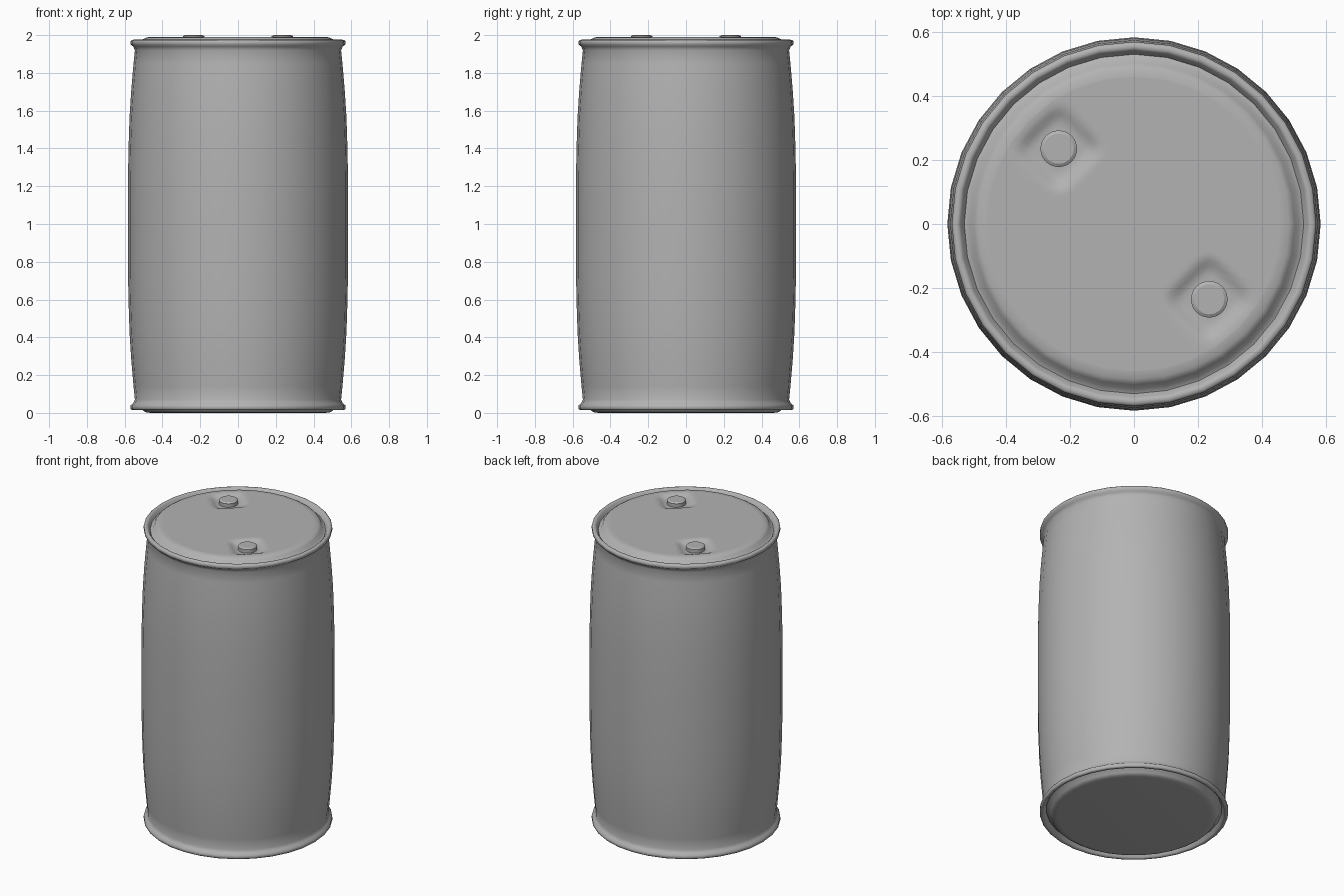
import bpy, bmesh, math

if "Cube" in bpy.data.objects:
    bpy.data.objects.remove(bpy.data.objects["Cube"])

SIDES = 32
BUNGS = [(-0.235, 0.235), (0.235, -0.235)]
PANEL_R, PANEL_Z = 0.46, 1.99

grey = bpy.data.materials.new("dark_grey")
grey.diffuse_color = (0.45, 0.45, 0.45, 1)
grey.use_nodes = True
grey.node_tree.nodes["Principled BSDF"].inputs["Base Color"].default_value = grey.diffuse_color


def finish(name, bm, angle):
    bmesh.ops.recalc_face_normals(bm, faces=bm.faces[:])
    me = bpy.data.meshes.new(name)
    bm.to_mesh(me)
    bm.free()
    me.materials.append(grey)
    ob = bpy.data.objects.new(name, me)
    bpy.context.collection.objects.link(ob)
    bpy.ops.object.select_all(action='DESELECT')
    ob.select_set(True)
    bpy.context.view_layer.objects.active = ob
    bpy.ops.object.shade_smooth_by_angle(angle=math.radians(angle))
    return ob


def bridge(bm, rings):
    for a, b in zip(rings, rings[1:]):
        for i in range(len(a)):
            j = (i + 1) % len(a)
            bm.faces.new((a[i], a[j], b[j], b[i]))


def lathe(name, profile, sides, center=(0, 0), angle=40, cap_start=False, cap_end=False):
    bm = bmesh.new()
    rings = []
    for r, z in profile:
        rings.append([bm.verts.new((center[0] + r * math.cos(2 * math.pi * i / sides),
                                    center[1] + r * math.sin(2 * math.pi * i / sides), z))
                      for i in range(sides)])
    bridge(bm, rings)
    if cap_start:
        bm.faces.new(rings[0])
    if cap_end:
        bm.faces.new(rings[-1])
    return finish(name, bm, angle)


# Barrel shell: the lower half profile, mirrored about mid height
half = [(PANEL_R, 0.0), (0.485, 0.002), (0.502, 0.012), (0.515, 0.036), (0.53, 0.042),
        (0.542, 0.022), (0.55, 0.014), (0.563, 0.016), (0.569, 0.022), (0.569, 0.04),
        (0.555, 0.05), (0.546, 0.07), (0.553, 0.14), (0.565, 0.28), (0.574, 0.42),
        (0.58, 0.60), (0.583, 0.80)]
full = half + [(r, PANEL_Z - z) for r, z in reversed(half)]
lathe("barrel_shell", full, SIDES, angle=60, cap_start=True)


# Top panel with a soft square recess around each bung
def smooth(t):
    t = max(0.0, min(1.0, t))
    return t * t * (3 - 2 * t)


def panel_height(x, y):
    depth = 0.0
    for cx, cy in BUNGS:
        u = abs((x - cx) + (y - cy)) / math.sqrt(2)
        v = abs((x - cx) - (y - cy)) / math.sqrt(2)
        d = (u ** 5 + v ** 5) ** 0.2
        depth += 0.02 * smooth((0.115 - d) / 0.05)
    return PANEL_Z - depth


bm = bmesh.new()
segs, steps = 128, 32
sector = 2 * math.pi / SIDES
rings = []
for k in range(1, steps + 1):
    ring = []
    for i in range(segs):
        a = 2 * math.pi * i / segs
        # follow the straight sides of the shell
        r = PANEL_R * k / steps * math.cos(sector / 2) / math.cos(a % sector - sector / 2)
        x, y = r * math.cos(a), r * math.sin(a)
        ring.append(bm.verts.new((x, y, panel_height(x, y))))
    rings.append(ring)
bm.faces.new(rings[0])
bridge(bm, rings)
finish("top_panel", bm, 60)

# Bung caps
for n, c in enumerate(BUNGS, 1):
    lathe(f"bung_cap_{n}", [(0.057, 1.96), (0.057, 1.994), (0.047, 2.0)], 32,
          center=c, angle=25, cap_start=True, cap_end=True)
